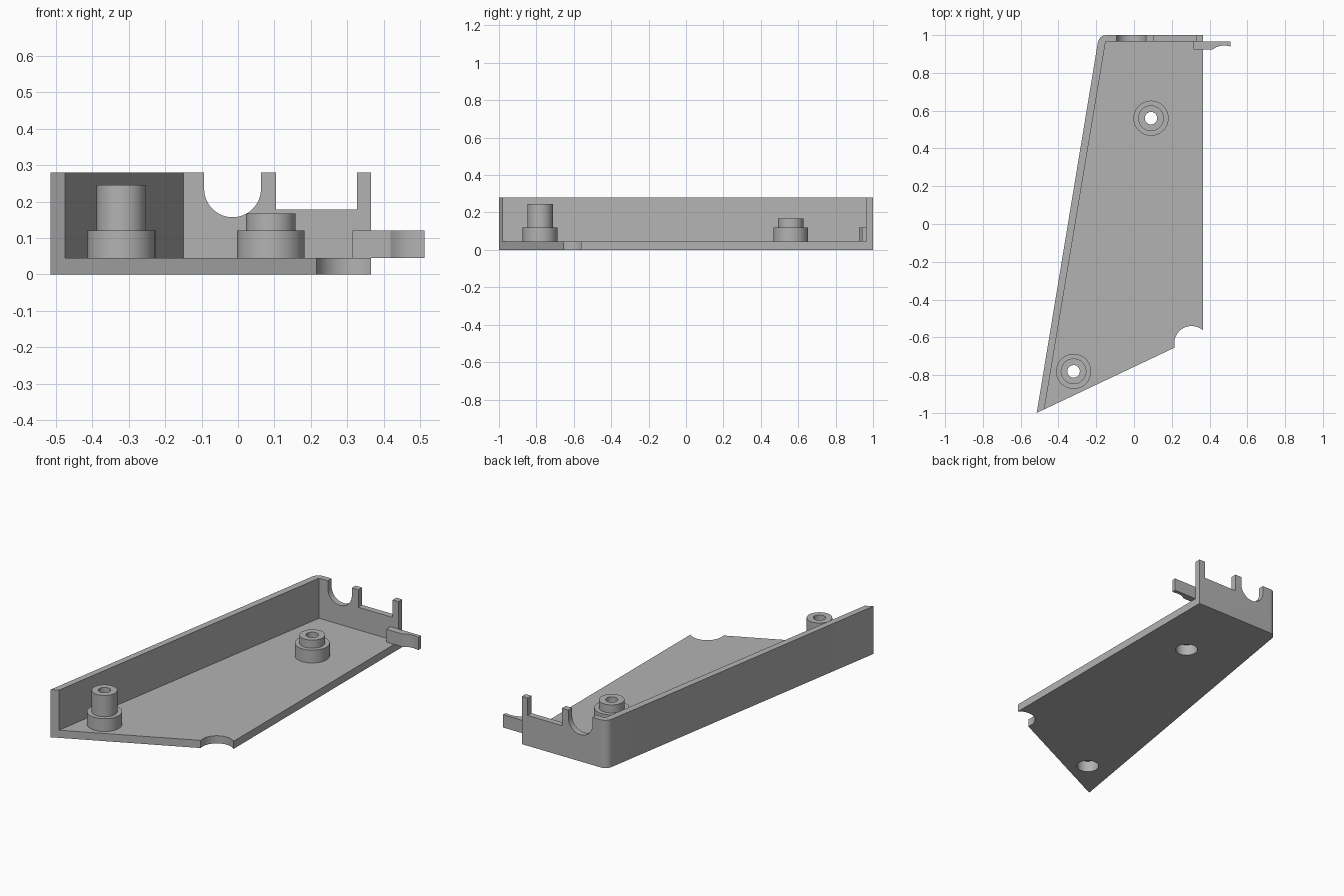
import bpy
import bmesh
from math import cos, sin, radians, tau

if "Cube" in bpy.data.objects:
    bpy.data.objects.remove(bpy.data.objects["Cube"])

grey = bpy.data.materials.new("plain grey")
grey.use_nodes = True
colour = (0.45, 0.45, 0.45, 1)
grey.diffuse_color = colour
grey.node_tree.nodes["Principled BSDF"].inputs["Base Color"].default_value = colour

FLOOR, HEIGHT = 0.045, 0.28
BORE = 0.06
SIDES = 48


def arc(cx, cy, r, start, end, steps=16):
    angles = [radians(start + (end - start) * i / steps) for i in range(steps + 1)]
    return [(cx + r * cos(a), cy + r * sin(a)) for a in angles]


def add_object(name, bm):
    bmesh.ops.recalc_face_normals(bm, faces=bm.faces)
    mesh = bpy.data.meshes.new(name)
    bm.to_mesh(mesh)
    bm.free()
    mesh.materials.append(grey)
    obj = bpy.data.objects.new(name, mesh)
    bpy.context.collection.objects.link(obj)
    return obj


def prism(name, outline, low, high, upright=False):
    """Extrude an outline along z, or along y when upright."""
    bm = bmesh.new()
    place = (lambda a, b: (a, low, b)) if upright else (lambda a, b: (a, b, low))
    face = bm.faces.new([bm.verts.new(place(*p)) for p in outline])
    moved = bmesh.ops.extrude_face_region(bm, geom=[face])["geom"]
    depth = high - low
    bmesh.ops.translate(bm, verts=[g for g in moved if isinstance(g, bmesh.types.BMVert)],
                        vec=(0, depth, 0) if upright else (0, 0, depth))
    return add_object(name, bm)


def activate(obj):
    bpy.ops.object.select_all(action="DESELECT")
    obj.select_set(True)
    bpy.context.view_layer.objects.active = obj


def cut(target, cutter):
    cutter.hide_render = True
    activate(target)
    mod = target.modifiers.new("cut", "BOOLEAN")
    mod.operation, mod.solver, mod.object = "DIFFERENCE", "EXACT", cutter
    bpy.ops.object.modifier_apply(modifier=mod.name)
    bpy.data.objects.remove(cutter)


def lathe(name, profile, centre):
    bm = bmesh.new()
    rings = [[bm.verts.new((x + centre[0], y + centre[1], z))
              for x, y in arc(0, 0, r, 0, 360, SIDES)[:-1]] for r, z in profile]
    for a, b in zip(rings, rings[1:]):
        for i in range(SIDES):
            j = (i + 1) % SIDES
            bm.faces.new((a[i], a[j], b[j], b[i]))
    return add_object(name, bm)


# Tray: tapered block with a rounded back corner and a round notch in front
outline = [(-0.515, -1)] + arc(0.305, -0.632, 0.092, 194, 49)
outline += [(0.365, 1)] + arc(-0.146, 0.954, 0.046, 90, 170, 10)
tray = prism("tray", outline, 0, HEIGHT)

# Hollow leaving the slanted side wall and the back wall
cut(tray, prism("pocket_cutter", [(-0.15, 0.965), (0.6, 0.965), (0.6, -1.3), (-0.528, -1.3)],
                FLOOR, 0.5))

# Round and square openings in the back wall
round_gap = [(-0.093, 0.4)] + arc(-0.015, 0.235, 0.078, 180, 360, 24) + [(0.063, 0.4)]
square_gap = [(0.105, 0.178), (0.327, 0.178), (0.327, 0.4), (0.105, 0.4)]
for gap in (round_gap, square_gap):
    cut(tray, prism("gap_cutter", gap, 0.9, 1.1, upright=True))

# Stepped screw posts with counterbores through the floor
for name, centre, top in (("back_post", (0.09, 0.56), 0.167),
                          ("front_post", (-0.32, -0.78), 0.245)):
    hole = arc(*centre, BORE, 0, 360, SIDES)[:-1]
    cut(tray, prism("bore_cutter", hole, -0.1, 0.1))
    post = lathe(name, [(BORE, FLOOR), (BORE, 0.065), (0.033, 0.065), (0.033, top),
                        (0.068, top), (0.068, 0.12), (0.093, 0.12), (0.093, FLOOR)], centre)
    activate(post)
    bpy.ops.object.shade_smooth_by_angle(angle=radians(30))

# Clip tab reaching out past the open side
tab = prism("clip_tab", [(0.315, 0.925), (0.418, 0.925), (0.435, 0.936), (0.455, 0.943),
                         (0.48, 0.945), (0.512, 0.94), (0.512, 0.965), (0.315, 0.965)],
            FLOOR, 0.12)

for obj in (tray, tab):
    activate(obj)
    bpy.ops.object.shade_smooth_by_angle(angle=radians(30))
